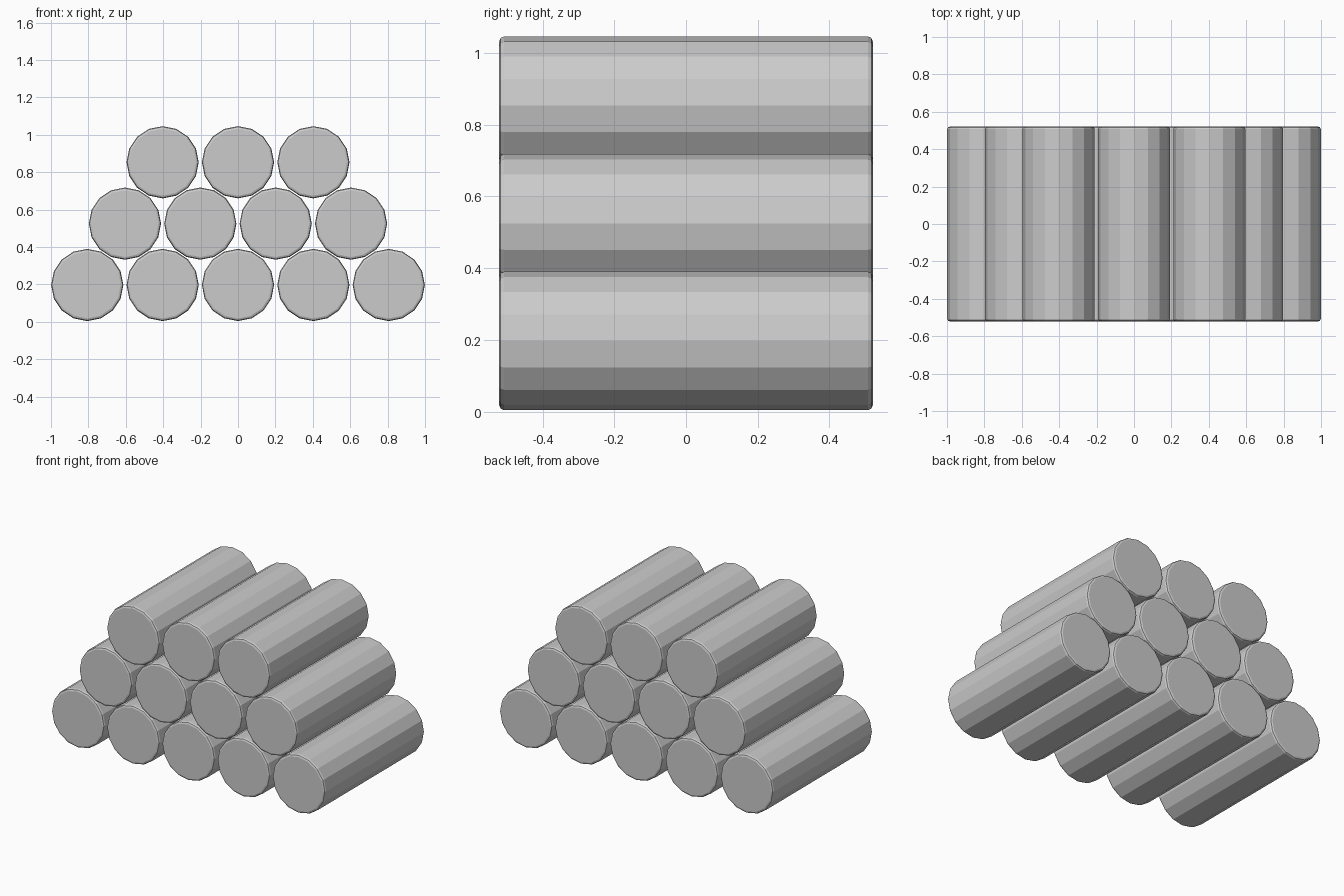
import bpy
import math

if "Cube" in bpy.data.objects:
    bpy.data.objects.remove(bpy.data.objects["Cube"])

RADIUS = 0.193      # log radius
LENGTH = 1.042      # log length along y
PITCH = 0.403       # spacing between logs in a row
RISE = 0.328        # height between rows
BASE_Z = 0.197      # centre height of the bottom row


def add_log(name, x, z):
    # 16-sided log lying along y, with softened end rims
    bpy.ops.mesh.primitive_cylinder_add(
        vertices=16, radius=RADIUS, depth=LENGTH,
        location=(x, 0, z), rotation=(math.pi / 2, 0, 0))
    log = bpy.context.object
    log.name = name
    rim = log.modifiers.new("rim_bevel", 'BEVEL')
    rim.width = 0.014
    rim.segments = 2
    rim.limit_method = 'ANGLE'
    rim.angle_limit = math.radians(50)
    return log


# Stacked rows of five, four and three logs
for row, count in enumerate((5, 4, 3)):
    for i in range(count):
        x = (i - (count - 1) / 2) * PITCH
        add_log(f"log_row{row + 1}_{i + 1}", x, BASE_Z + row * RISE)
